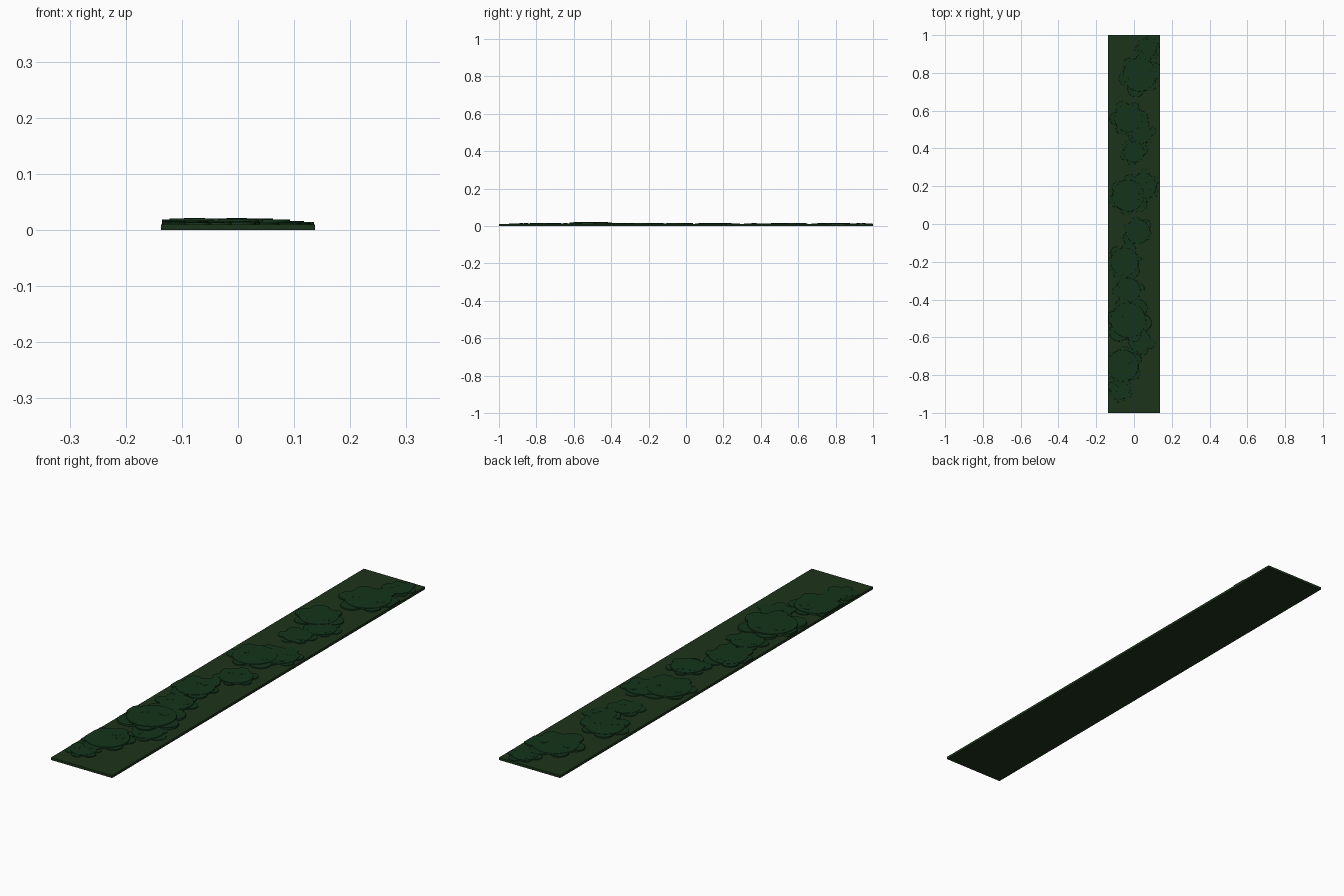
import bpy, bmesh, math, random

if "Cube" in bpy.data.objects:
    bpy.data.objects.remove(bpy.data.objects["Cube"])

random.seed(4)
W, L, BASE = 0.137, 1.0, 0.010


def material(name, color):
    m = bpy.data.materials.new(name)
    m.diffuse_color = color
    m.use_nodes = True
    m.node_tree.nodes["Principled BSDF"].inputs["Base Color"].default_value = m.diffuse_color
    return m


earth = material("dark_moss", (0.012, 0.034, 0.011, 1))
leaf = material("deep_green", (0.007, 0.034, 0.011, 1))


def finish(bm, name, mat):
    me = bpy.data.meshes.new(name)
    bm.to_mesh(me)
    bm.free()
    ob = bpy.data.objects.new(name, me)
    bpy.context.collection.objects.link(ob)
    me.materials.append(mat)
    return ob


# base strip
bm = bmesh.new()
bmesh.ops.create_cube(bm, size=1)
for v in bm.verts:
    v.co = (v.co.x * 2 * W, v.co.y * 2 * L, (v.co.z + 0.5) * BASE)
finish(bm, "base_strip", earth)


def add_disc(bm, x, y, r, top, sides=24):
    # flat round pad, trimmed at the strip edge
    bottom = BASE - 0.002
    out = bmesh.ops.create_cone(bm, cap_ends=True, segments=sides,
                                radius1=r, radius2=r * 0.97, depth=top - bottom)
    for v in out["verts"]:
        v.co.x = max(-W + 0.002, min(W - 0.002, v.co.x + x))
        v.co.y = max(-L + 0.002, min(L - 0.002, v.co.y + y))
        v.co.z += (top + bottom) / 2


# clumps: centre x, centre y, radius, top height
clumps = [
    (-0.06, -0.75, 0.085, 0.0155), (-0.075, -0.88, 0.05, 0.014),
    (-0.03, -0.51, 0.095, 0.0205), (0.03, -0.62, 0.06, 0.014),
    (-0.03, -0.35, 0.065, 0.0155), (-0.05, -0.20, 0.075, 0.0155),
    (0.02, -0.04, 0.065, 0.016), (-0.03, 0.15, 0.085, 0.0155),
    (0.05, 0.20, 0.07, 0.0145), (0.0, 0.38, 0.055, 0.014),
    (-0.03, 0.56, 0.075, 0.0155), (0.04, 0.48, 0.055, 0.014),
    (0.03, 0.79, 0.09, 0.0155), (0.07, 0.93, 0.05, 0.014),
]
for i, (x, y, r, top) in enumerate(clumps):
    bm = bmesh.new()
    add_disc(bm, x, y, r, top, 32)
    # smaller lobes around the rim give the scalloped outline
    n = 6
    turn = random.uniform(0, math.tau)
    for k in range(n):
        a = turn + math.tau * k / n
        s = r * random.uniform(0.35, 0.55)
        add_disc(bm, x + r * 0.85 * math.cos(a), y + r * 0.85 * math.sin(a), s,
                 BASE + (top - BASE) * random.uniform(0.5, 0.85))
    # little raised pads on the top
    for k in range(2):
        a = random.uniform(0, math.tau)
        add_disc(bm, x + r * 0.55 * math.cos(a), y + r * 0.55 * math.sin(a),
                 r * 0.2, top + 0.0006, 16)
    finish(bm, f"foliage_clump_{i + 1}", leaf)
